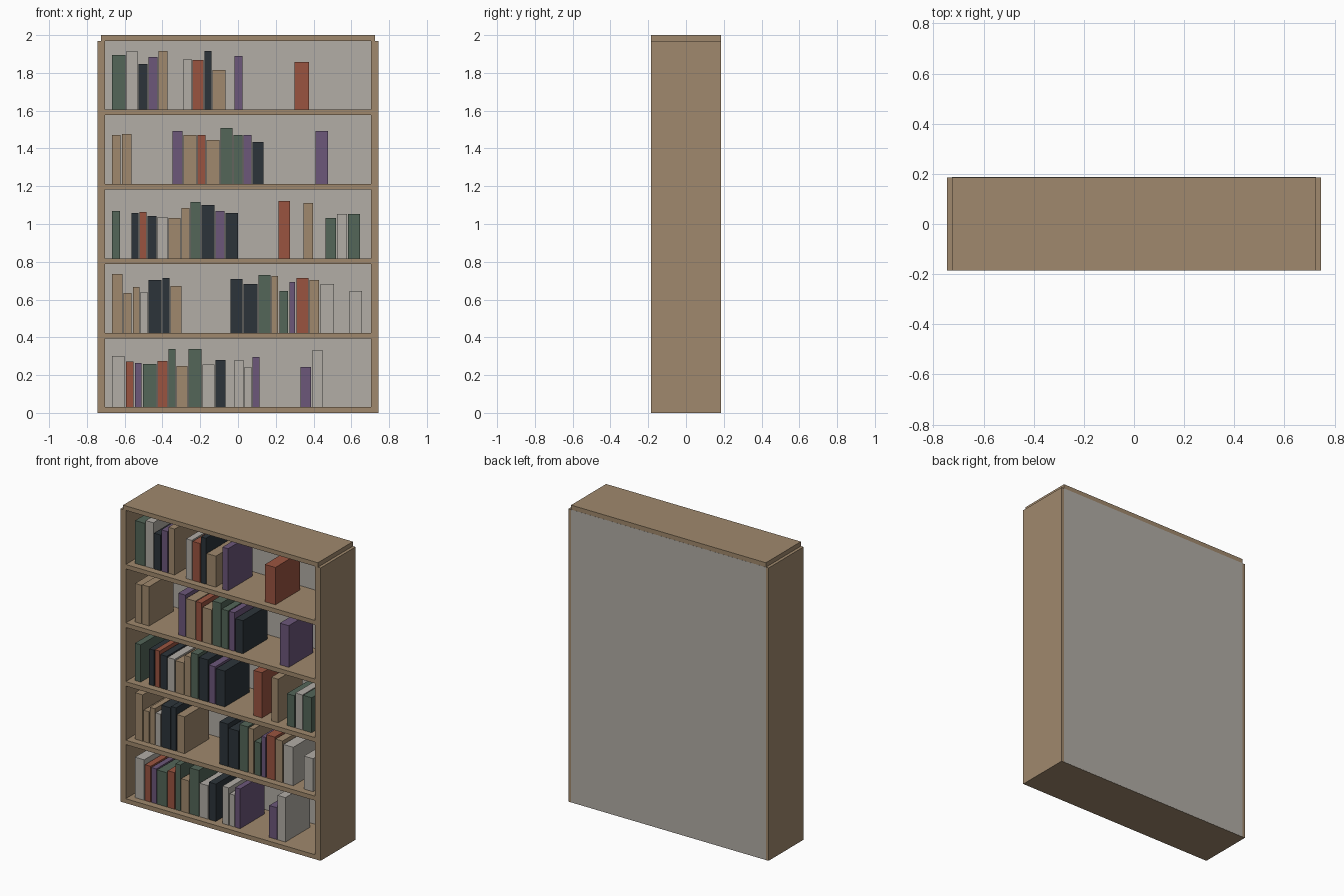
import bpy

if "Cube" in bpy.data.objects:
    bpy.data.objects.remove(bpy.data.objects["Cube"])

def material(name, rgb):
    m = bpy.data.materials.new(name)
    lin = [((c / 255 + 0.055) / 1.055) ** 2.4 for c in rgb]
    m.diffuse_color = (*lin, 1)
    m.use_nodes = True
    m.node_tree.nodes["Principled BSDF"].inputs["Base Color"].default_value = m.diffuse_color
    return m

MATS = {
    "wood": material("warm wood", (160, 137, 109)),
    "grey": material("pale grey", (178, 173, 166)),
    "navy": material("dark navy", (44, 52, 58)),
    "green": material("muted green", (83, 102, 88)),
    "red": material("brick red", (154, 84, 64)),
    "purple": material("dusty purple", (108, 87, 122)),
}

def box(name, x, y, z, colour):
    """Box from (min, max) pairs on each axis."""
    verts = [(a, b, c) for a in x for b in y for c in z]
    faces = [(0, 1, 3, 2), (4, 6, 7, 5), (0, 4, 5, 1),
             (2, 3, 7, 6), (0, 2, 6, 4), (1, 5, 7, 3)]
    me = bpy.data.meshes.new(name)
    me.from_pydata(verts, [], faces)
    me.materials.append(MATS[colour])
    ob = bpy.data.objects.new(name, me)
    bpy.context.collection.objects.link(ob)
    return ob

W, D, T, PITCH = 0.745, 0.186, 0.03, 0.394
INNER = W - 0.04

# Case: sides, top, shelves and back panel
box("left_side", (-W, -INNER), (-D, D), (0, 5 * PITCH), "wood")
box("right_side", (INNER, W), (-D, D), (0, 5 * PITCH), "wood")
box("top_board", (-0.725, 0.725), (-D, D), (5 * PITCH, 2), "wood")
for i in range(5):
    box(f"shelf_{i + 1}", (-INNER, INNER), (-D, D), (i * PITCH, i * PITCH + T), "wood")
box("back_panel", (-0.725, 0.725), (D - 0.012, D + 0.0006), (0.001, 5 * PITCH), "grey")

# Books: each run starts at x and holds (colour, width, height) in millimetres
COLOURS = {"t": "wood", "w": "grey", "n": "navy", "g": "green", "r": "red", "p": "purple"}

def books(shelf, x, *run):
    z = shelf * PITCH + T
    for colour, width, height in run:
        w, h = width / 1000, height / 1000
        box(f"book_shelf_{shelf + 1}", (x, x + w), (-0.14, 0.12), (z, z + h), COLOURS[colour])
        x += w + 0.006

# Top shelf
books(4, -0.668, ("g", 73, 288), ("w", 57, 309), ("n", 47, 241), ("p", 47, 278), ("t", 46, 309))
books(4, -0.288, ("w", 42, 267), ("r", 57, 262), ("n", 36, 309), ("t", 68, 209))
books(4, -0.018, ("p", 42, 283))
books(4, 0.298, ("r", 78, 251))

# Fourth shelf
books(3, -0.668, ("t", 47, 259), ("t", 51, 264))
books(3, -0.346, ("p", 52, 280), ("t", 68, 259), ("r", 42, 259), ("t", 68, 233),
      ("g", 63, 296), ("g", 47, 259), ("p", 42, 259), ("n", 57, 222))
books(3, 0.409, ("p", 67, 280))

# Third shelf
books(2, -0.668, ("g", 42, 251))
books(2, -0.563, ("n", 36, 241), ("r", 36, 246), ("n", 47, 225), ("w", 52, 220), ("t", 63, 214),
      ("t", 42, 267), ("g", 52, 299), ("n", 68, 283), ("p", 47, 251), ("n", 66, 241))
books(2, 0.214, ("r", 62, 304))
books(2, 0.346, ("t", 51, 293))
books(2, 0.462, ("g", 57, 214), ("w", 52, 235), ("g", 63, 235))

# Second shelf
books(1, -0.668, ("t", 57, 312), ("t", 42, 211), ("t", 36, 243), ("w", 36, 217),
      ("n", 68, 280), ("n", 36, 291), ("t", 58, 248))
books(1, -0.040, ("n", 63, 285), ("n", 73, 259), ("g", 63, 306), ("t", 36, 301), ("g", 47, 222),
      ("p", 31, 270), ("r", 63, 291), ("t", 52, 280), ("w", 73, 259))
books(1, 0.589, ("w", 68, 222))

# Bottom shelf
books(0, -0.668, ("w", 68, 272), ("r", 42, 241), ("p", 36, 235), ("g", 73, 230), ("r", 52, 246),
      ("g", 36, 309), ("t", 57, 219), ("g", 68, 309), ("w", 63, 225), ("n", 52, 251))
books(0, -0.018, ("w", 47, 251), ("w", 36, 214), ("p", 37, 267))
books(0, 0.330, ("p", 57, 214), ("w", 58, 299))
